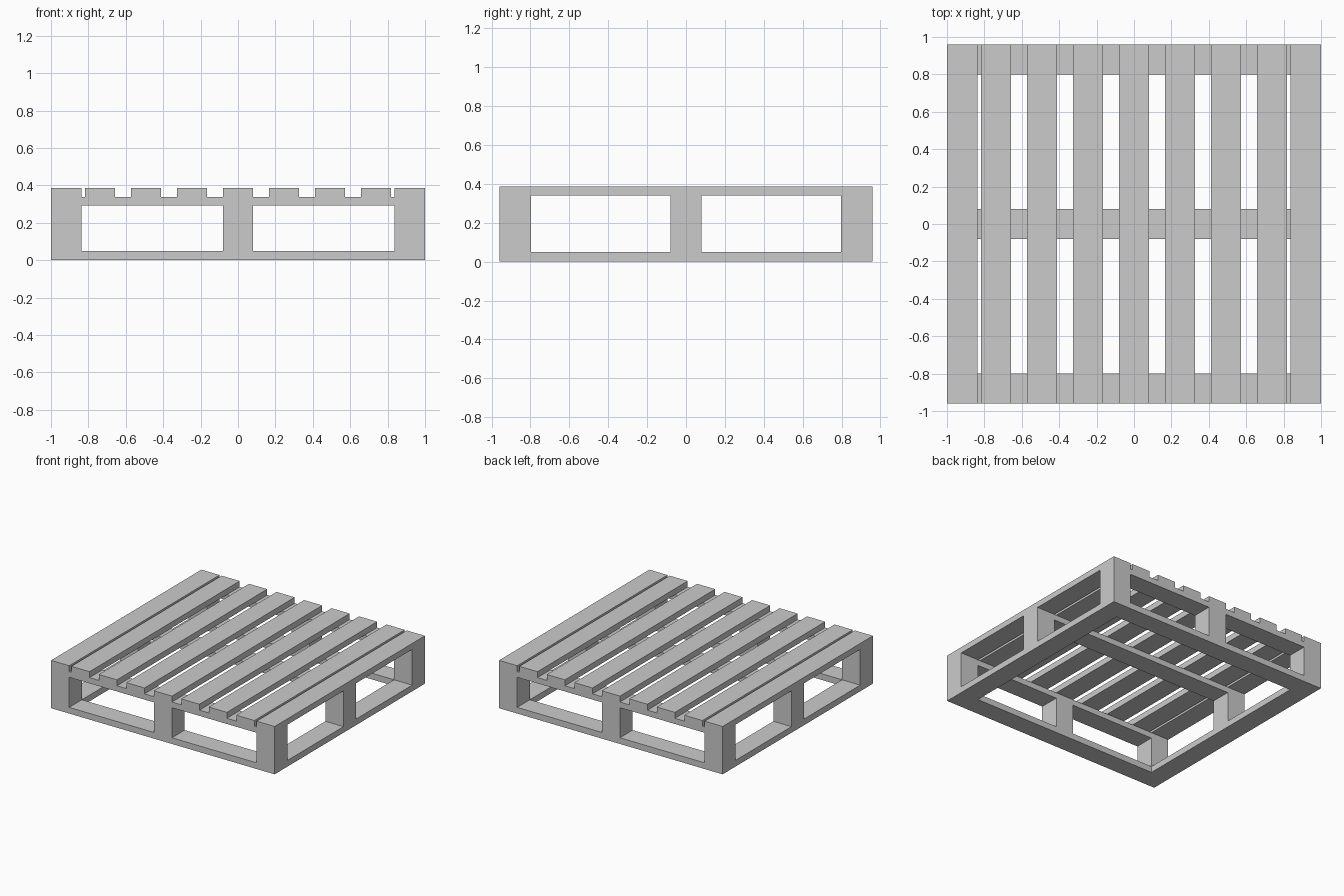
import bpy

if "Cube" in bpy.data.objects:
    bpy.data.objects.remove(bpy.data.objects["Cube"])

W = 0.162            # board width
HX, HY = 1.0, 0.96   # half length and half depth
Z = [0.0, 0.05, 0.293, 0.339, 0.387]  # layer heights: base, blocks, stringers, deck
CX, CY = HX - W / 2, HY - W / 2       # centre lines of the outer boards


def box(name, x, y, sx, sy, layer):
    z0, z1 = Z[layer], Z[layer + 1]
    bpy.ops.mesh.primitive_cube_add(size=1, location=(x, y, (z0 + z1) / 2))
    ob = bpy.context.object
    ob.name = name
    ob.scale = (sx, sy, z1 - z0)
    bpy.ops.object.transform_apply(location=False, rotation=False, scale=True)
    return ob


# bottom perimeter frame
for s in (-1, 1):
    box("base_cross_board", 0, s * CY, 2 * HX, W, 0)
    box("base_side_board", s * CX, 0, W, 2 * (HY - W), 0)

# spacer blocks around the perimeter, open in the middle
for x in (-CX, 0, CX):
    for y in (-CY, 0, CY):
        if x or y:
            box("spacer_block", x, y, W, W, 1)

# three stringers under the deck
for y in (-CY, 0, CY):
    box("stringer_board", 0, y, 2 * HX, W, 2)

# deck slats: seven evenly spaced, plus one at each edge
for x in [-CX] + [i * 0.246 for i in range(-3, 4)] + [CX]:
    box("deck_slat", x, 0, W, 2 * HY, 3)
